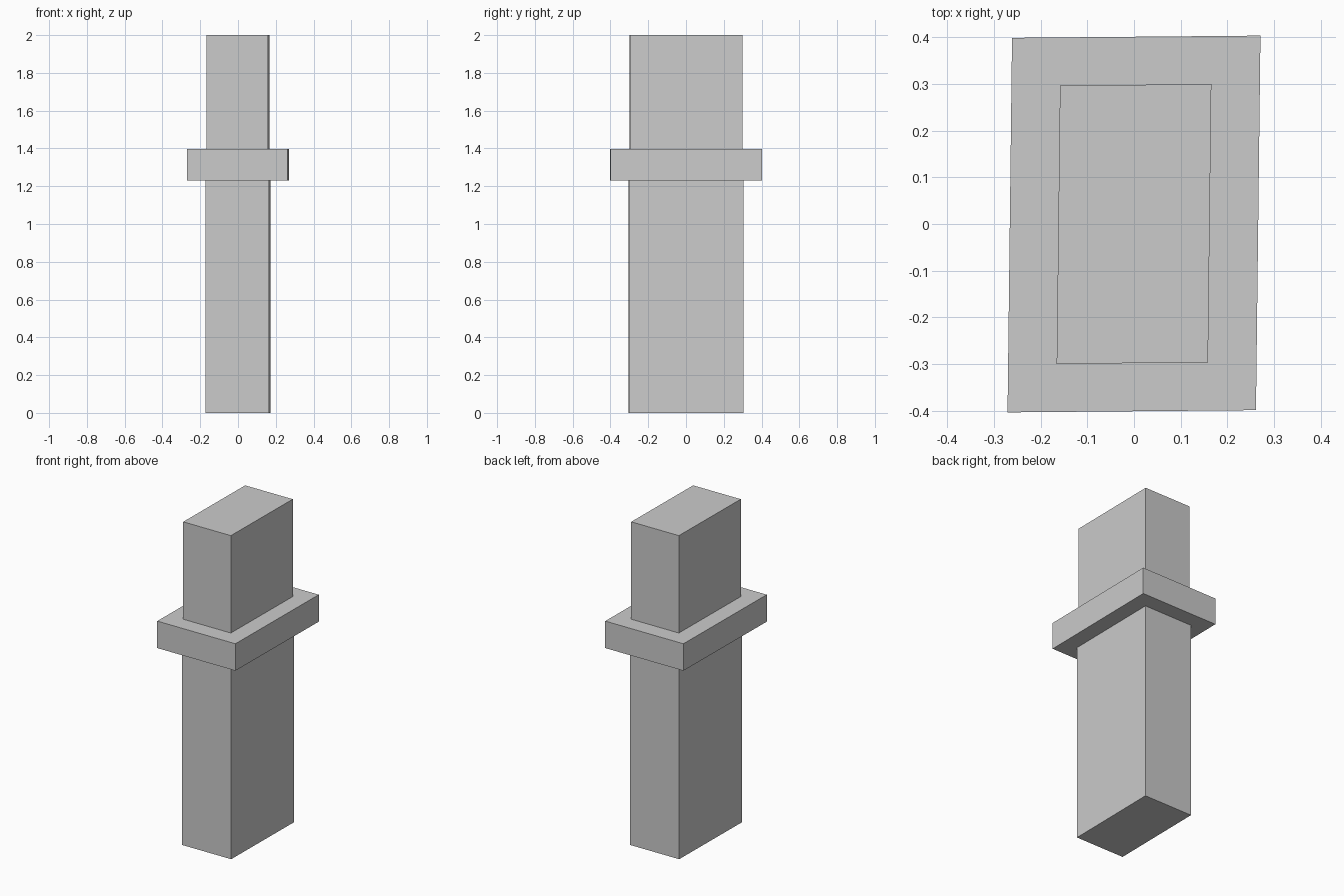
import bpy, bmesh
from mathutils import Matrix

if "Cube" in bpy.data.objects:
    bpy.data.objects.remove(bpy.data.objects["Cube"])

# The whole piece is very slightly skewed in plan
SKEW = Matrix(((1, 0.012, 0, 0), (0.009, 1, 0, 0), (0, 0, 1, 0), (0, 0, 0, 1)))


def block(name, half_x, half_y, z0, z1):
    bm = bmesh.new()
    bmesh.ops.create_cube(bm, size=1)
    size = Matrix.Diagonal((2 * half_x, 2 * half_y, z1 - z0, 1))
    lift = Matrix.Translation((0, 0, (z0 + z1) / 2))
    bm.transform(SKEW @ lift @ size)
    mesh = bpy.data.meshes.new(name)
    bm.to_mesh(mesh)
    bm.free()
    obj = bpy.data.objects.new(name, mesh)
    bpy.context.collection.objects.link(obj)
    return obj


# Lower post, wide collar, slightly slimmer upper post
block("lower_post", 0.168, 0.303, 0.0, 1.23)
block("collar", 0.266, 0.401, 1.23, 1.397)
block("upper_post", 0.162, 0.298, 1.397, 2.0)
